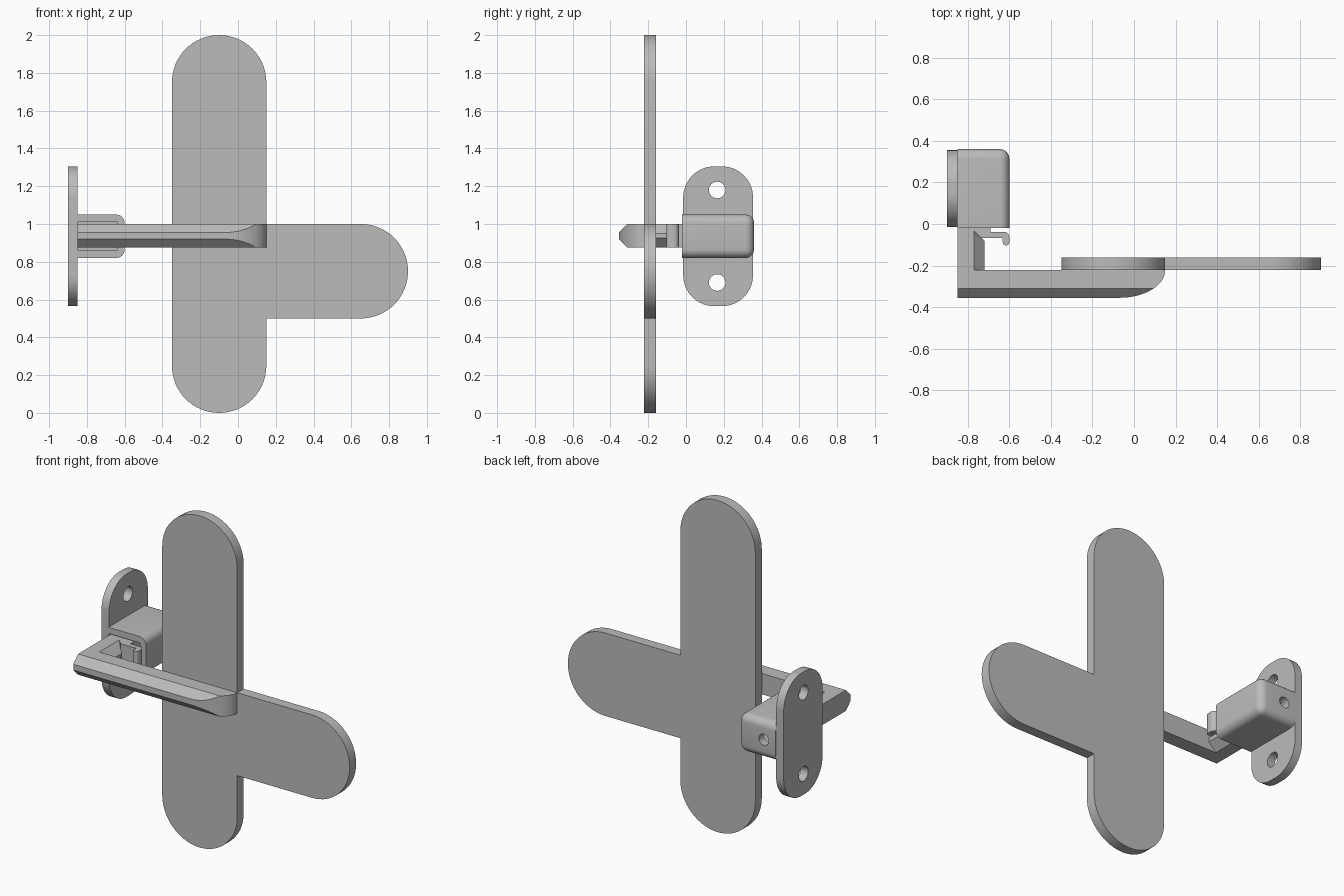
import bpy, bmesh
from math import pi, sin, cos, radians
from mathutils import Vector, Matrix

cube = bpy.data.objects.get("Cube")
if cube:
    bpy.data.objects.remove(cube, do_unlink=True)

grey = bpy.data.materials.new("plain grey")
grey.use_nodes = True
colour = (0.5, 0.5, 0.5, 1)
grey.diffuse_color = colour
grey.node_tree.nodes["Principled BSDF"].inputs["Base Color"].default_value = colour


def arc(cx, cy, r, start, end, steps=16):
    """Points along an arc, angles in degrees."""
    angles = [radians(start + (end - start) * i / steps) for i in range(steps + 1)]
    return [(cx + r * cos(a), cy + r * sin(a)) for a in angles]


def prism(points, low, high, axis):
    """Extrude a 2D outline along an axis: x uses (y, z), y uses (x, z), z uses (x, y)."""
    place = {"x": lambda a, b: (low, a, b),
             "y": lambda a, b: (a, low, b),
             "z": lambda a, b: (a, b, low)}[axis]
    bm = bmesh.new()
    face = bm.faces.new([bm.verts.new(place(*p)) for p in points])
    grown = bmesh.ops.extrude_face_region(bm, geom=[face])
    shift = Vector([high - low if axis == a else 0 for a in "xyz"])
    bmesh.ops.translate(bm, vec=shift,
                        verts=[g for g in grown["geom"] if isinstance(g, bmesh.types.BMVert)])
    bmesh.ops.recalc_face_normals(bm, faces=bm.faces)
    return bm


def box(x0, x1, y0, y1, z0, z1):
    return prism([(x0, y0), (x1, y0), (x1, y1), (x0, y1)], z0, z1, "z")


def slice_off(bm, point, normal):
    """Cut away everything on the normal's side and cap the cut."""
    cut = bmesh.ops.bisect_plane(bm, geom=bm.verts[:] + bm.edges[:] + bm.faces[:],
                                 plane_co=point, plane_no=normal, clear_outer=True)
    edges = [g for g in cut["geom_cut"] if isinstance(g, bmesh.types.BMEdge)]
    bmesh.ops.holes_fill(bm, edges=edges)
    bmesh.ops.recalc_face_normals(bm, faces=bm.faces)


def finish(bm, name):
    mesh = bpy.data.meshes.new(name)
    bm.to_mesh(mesh)
    bm.free()
    mesh.materials.append(grey)
    obj = bpy.data.objects.new(name, mesh)
    bpy.context.collection.objects.link(obj)
    return obj


def carve(obj, cutters):
    for bm in cutters:
        cutter = finish(bm, "cutter")
        cutter.hide_render = True
        mod = obj.modifiers.new("cut", "BOOLEAN")
        mod.operation, mod.solver, mod.object = "DIFFERENCE", "EXACT", cutter
        bpy.context.view_layer.update()
        graph = bpy.context.evaluated_depsgraph_get()
        mesh = bpy.data.meshes.new_from_object(obj.evaluated_get(graph))
        obj.modifiers.clear()
        obj.data = mesh
        bpy.data.objects.remove(cutter, do_unlink=True)


parts = []

# Flat cross plate: tall rounded panel with a rounded side wing
outline = (arc(-0.1, 1.75, 0.25, 180, 0, 32) + [(0.15, 1.0)]
           + arc(0.65, 0.75, 0.25, 90, -90, 32) + [(0.15, 0.5)]
           + arc(-0.1, 0.25, 0.25, 0, -180, 32))
parts.append(finish(prism(outline, -0.222, -0.16, "y"), "cross_plate"))

# Wall plate with two screw holes
outline = []
for cy, cz, start in ((0.19, 1.14, 0), (0.15, 1.14, 90), (0.15, 0.73, 180), (0.19, 0.73, 270)):
    outline += arc(cy, cz, 0.165, start, start + 90)
wall_plate = finish(prism(outline, -0.9, -0.85, "x"), "wall_plate")
carve(wall_plate, [prism(arc(0.165, z, 0.044, 0, 345, 23), -0.95, -0.8, "x")
                   for z in (1.18, 0.69)])
parts.append(wall_plate)

# Housing with rounded outer edges, front cavity and rear hole
bm = box(-0.85, -0.6, -0.02, 0.36, 0.82, 1.05)
rounded = []
for e in bm.edges:
    mid = (e.verts[0].co + e.verts[1].co) / 2
    if mid.x > -0.84 and mid.y > -0.01:
        rounded.append(e)
bmesh.ops.bevel(bm, geom=rounded, offset=0.045, segments=6, profile=0.5, affect="EDGES")
housing = finish(bm, "housing")
carve(housing, [box(-0.848, -0.64, -0.1, 0.31, 0.86, 1.012),
                prism(arc(-0.77, 0.935, 0.033, 0, 345, 23), 0.25, 0.4, "y")])
parts.append(housing)

# Long front bar with a curved tip and chamfered front edges
LOW, HIGH = 0.875, 1.0
tip = [(-0.07 + 0.22 * sin(a), -0.222 - 0.133 * cos(a))
       for a in [pi / 2 * i / 16 for i in range(17)]]
bm = prism([(-0.85, -0.222), (-0.85, -0.355)] + tip, LOW, HIGH, "z")
slice_off(bm, (0, -0.31, HIGH), (0, -1, 1))
slice_off(bm, (0, -0.31, LOW), (0, -1, -1))
parts.append(finish(bm, "front_bar"))

# Short leg from the bar into the housing, chamfered on its inner side
leg = [(-0.85, -0.24), (-0.72, -0.24), (-0.72, -0.08), (-0.77, -0.03), (-0.77, 0.1), (-0.85, 0.1)]
bm = prism(leg, LOW, HIGH, "z")
slice_off(bm, (-0.77, 0, HIGH), (1, 0, 1))
slice_off(bm, (-0.77, 0, LOW), (1, 0, -1))
parts.append(finish(bm, "bar_leg"))

# Spring hook beside the leg
hook = ([(-0.77, 0.1), (-0.69, 0.1), (-0.69, -0.038)]
        + arc(-0.625, -0.063, 0.025, 90, 0, 6)
        + arc(-0.616, -0.087, 0.016, 0, -180, 8)
        + [(-0.632, -0.068), (-0.735, -0.068), (-0.77, -0.033)])
parts.append(finish(prism(hook, LOW, HIGH, "z"), "spring_hook"))

# Smooth curves, keep corners crisp
for obj in bpy.context.view_layer.objects:
    obj.select_set(obj in parts)
bpy.context.view_layer.objects.active = parts[0]
bpy.ops.object.shade_smooth_by_angle(angle=radians(30))
